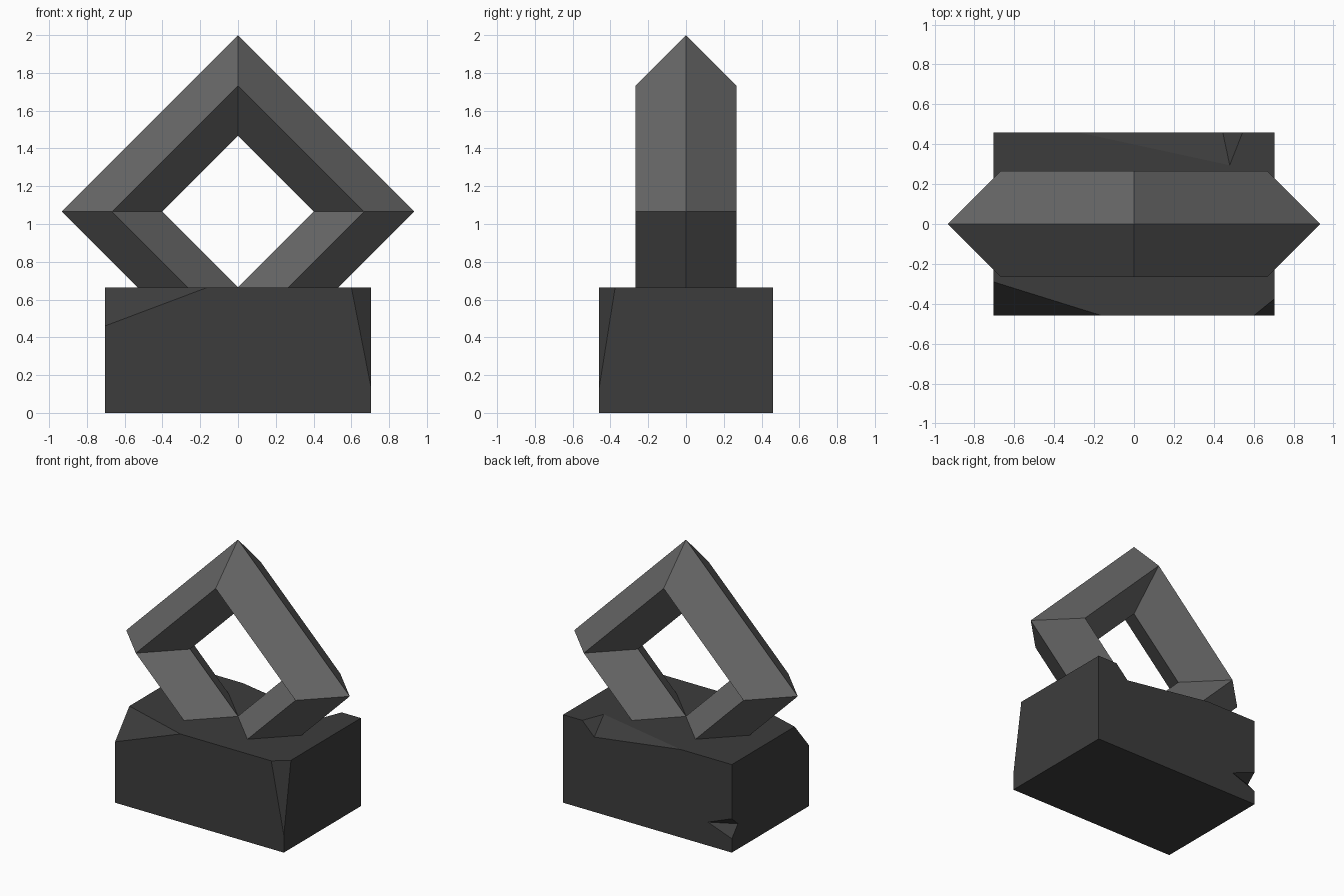
import bpy, bmesh, math
from mathutils import Vector

if "Cube" in bpy.data.objects:
    bpy.data.objects.remove(bpy.data.objects["Cube"])


def material(name, v):
    m = bpy.data.materials.new(name)
    m.diffuse_color = (v, v, v, 1)
    m.use_nodes = True
    m.node_tree.nodes["Principled BSDF"].inputs["Base Color"].default_value = m.diffuse_color
    return m


def add_object(name, bm, mat):
    bmesh.ops.recalc_face_normals(bm, faces=bm.faces)
    me = bpy.data.meshes.new(name)
    bm.to_mesh(me)
    bm.free()
    ob = bpy.data.objects.new(name, me)
    bpy.context.collection.objects.link(ob)
    if mat:
        me.materials.append(mat)
    return ob


dark_stone = material("dark stone", 0.046)
grey_stone = material("grey stone", 0.138)
X, Y, H = 0.705, 0.46, 0.665

# Stone block
bm = bmesh.new()
bmesh.ops.create_cube(bm, size=1)
for v in bm.verts:
    v.co = Vector((v.co.x * 2 * X, v.co.y * 2 * Y, (v.co.z + 0.5) * H))

# Two chipped corners sliced off by planes through three points
chips = [
    ((-X, -Y, 0.46), (-0.16, -Y, H), (-X, -0.29, H)),
    ((0.6, -Y, H), (X, -Y, 0.13), (X, -0.375, H)),
]
for a, b, c in chips:
    a, b, c = Vector(a), Vector(b), Vector(c)
    n = (b - a).cross(c - a).normalized()
    if n.dot(a - Vector((0, 0, 0.3))) < 0:
        n = -n
    cut = bmesh.ops.bisect_plane(bm, geom=bm.verts[:] + bm.edges[:] + bm.faces[:],
                                 plane_co=a, plane_no=n, clear_outer=True)
    edges = [e for e in cut["geom_cut"] if isinstance(e, bmesh.types.BMEdge)]
    bmesh.ops.holes_fill(bm, edges=edges)
base = add_object("base_block", bm, dark_stone)

# Wedge notches in the back: inner line p-q, removed side given by outer points
notches = {
    "back_top_notch": [(-0.28, Y, H), (0.48, 0.295, H), (0.545, Y, H), (0.445, Y, 0.565)],
    "back_corner_notch": [(-X, Y, 0.105), (-X, Y, 0.256), (-0.505, Y, 0.177), (-X, 0.387, 0.19)],
}
# Cutters grow slightly past the block, keeping the cut faces in place
grow = {
    "back_top_notch": ((0.48, 0.295, H), (0.445, Y, 0.565)),
    "back_corner_notch": ((-0.505, Y, 0.177), (-X, 0.387, 0.19)),
}
for name, pts in notches.items():
    p, q = (Vector(g) for g in grow[name])
    others = [Vector(t) for t in pts if Vector(t) != p and Vector(t) != q]
    bm = bmesh.new()
    d = (q - p)
    ring = [p - d * 0.3, q + d * 0.3]
    for o in others:
        # extend both cut planes outward beyond the block surface
        far = p + (o - p) * 1.3 + (o - q) * 0.3
        ring += [far - d * 0.5, far + d * 0.5]
    for co in ring:
        bm.verts.new(co)
    bmesh.ops.convex_hull(bm, input=bm.verts[:])
    cutter = add_object(name + "_cutter", bm, None)
    cutter.hide_render = True
    cutter.hide_viewport = True
    mod = base.modifiers.new(name, 'BOOLEAN')
    mod.operation, mod.solver, mod.object = 'DIFFERENCE', 'EXACT', cutter

# Square ring standing on its corner: four-sided sweep of a diamond section
bm = bmesh.new()
rings = []
for i in range(4):
    a = i * math.pi / 2
    loop = []
    for j in range(4):
        b = j * math.pi / 2
        r = 0.667 + 0.267 * math.cos(b)
        loop.append(bm.verts.new((r * math.cos(a), 0.267 * math.sin(b),
                                  1.066 + r * math.sin(a))))
    rings.append(loop)
for i in range(4):
    for j in range(4):
        s, t, k = rings[i], rings[(i + 1) % 4], (j + 1) % 4
        bm.faces.new((s[j], t[j], t[k], s[k]))
add_object("diamond_ring", bm, grey_stone)
